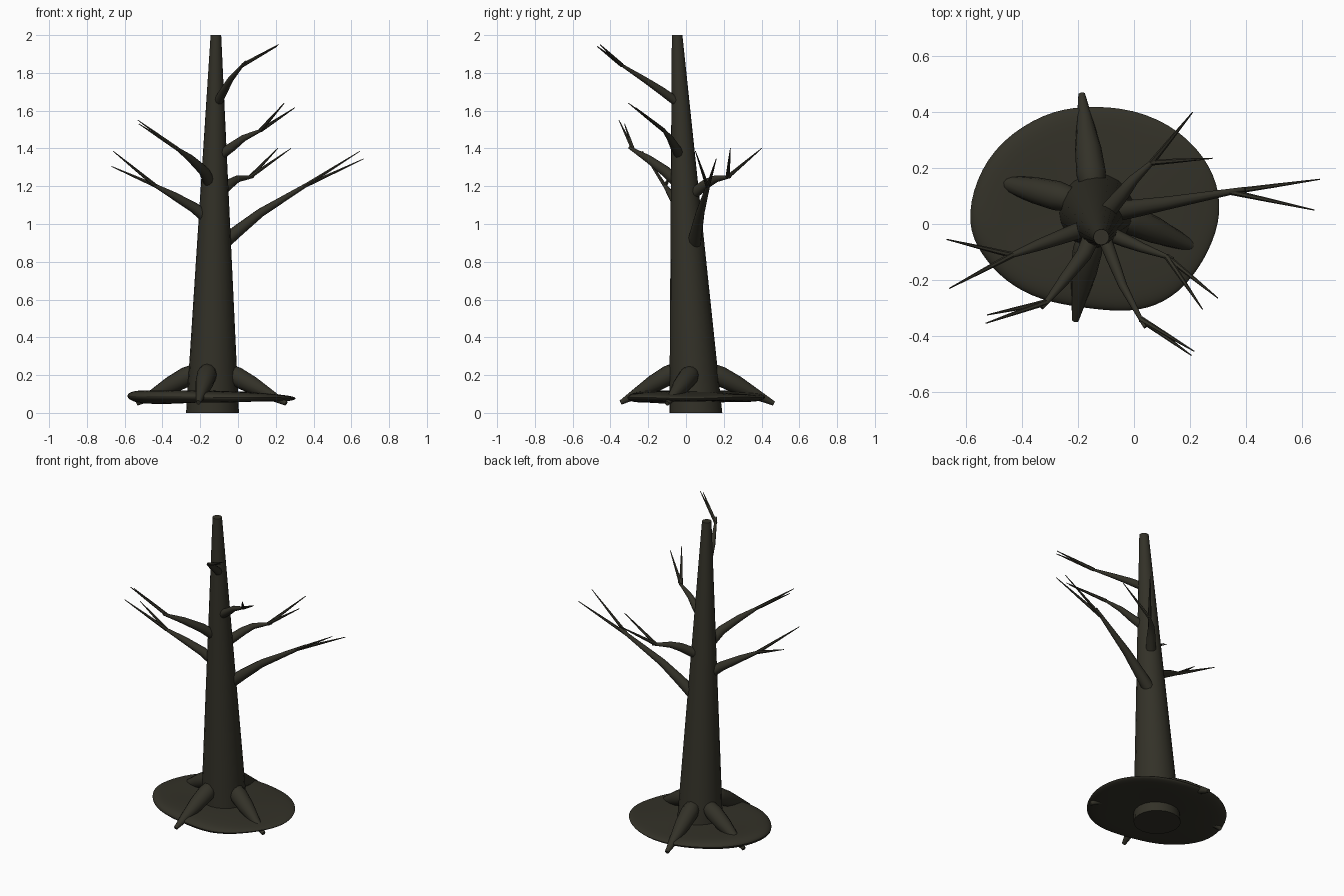
import bpy, bmesh, math
from mathutils import Vector, Quaternion

cube = bpy.data.objects.get("Cube")
if cube:
    bpy.data.objects.remove(cube)

bark = bpy.data.materials.new("dark olive bark")
bark.use_nodes = True
colour = (0.033, 0.031, 0.021, 1)
bark.diffuse_color = colour
bark.node_tree.nodes["Principled BSDF"].inputs["Base Color"].default_value = colour


def finish(name, bm):
    bmesh.ops.recalc_face_normals(bm, faces=bm.faces)
    mesh = bpy.data.meshes.new(name)
    bm.to_mesh(mesh)
    bm.free()
    obj = bpy.data.objects.new(name, mesh)
    bpy.context.collection.objects.link(obj)
    mesh.materials.append(bark)
    return obj


def smooth(obj):
    bpy.ops.object.select_all(action='DESELECT')
    obj.select_set(True)
    bpy.context.view_layer.objects.active = obj
    bpy.ops.object.shade_smooth_by_angle(angle=math.radians(40))


def bridge(bm, rings):
    for a, b in zip(rings, rings[1:]):
        for i in range(len(a)):
            j = (i + 1) % len(a)
            bm.faces.new((a[i], a[j], b[j], b[i]))


def tube(bm, points, radii, sides=10, level=False):
    """Tapering tube through the points, closed at both ends."""
    pts = [Vector(p) for p in points]
    rings = []
    for k, p in enumerate(pts):
        along = pts[min(k + 1, len(pts) - 1)] - pts[max(k - 1, 0)]
        turn = Quaternion() if level else along.to_track_quat('Z', 'Y')
        ring = []
        for i in range(sides):
            a = math.tau * i / sides
            ring.append(bm.verts.new(p + turn @ Vector((math.cos(a), math.sin(a), 0)) * radii[k]))
        rings.append(ring)
    bridge(bm, rings)
    bm.faces.new(rings[0])
    bm.faces.new(rings[-1])


# Trunk: leaning taper with level ends
bm = bmesh.new()
foot, crown = Vector((-0.135, 0.052, 0)), Vector((-0.117, -0.047, 2))
steps = (0, 0.05, 0.2, 0.4, 0.6, 0.8, 1)
tube(bm, [foot.lerp(crown, t) for t in steps], [0.14 - 0.112 * t for t in steps], 20, True)
smooth(finish("trunk", bm))

# Branches: a bent stem, then two thin twigs forking from it
branches = {
    "lower_left_branch": (0.038, [(-0.1, 0.04, 0.88), (0.0, 0.055, 0.965), (0.12, 0.075, 1.06), (0.4, 0.125, 1.23)],
                          [(0.665, 0.16, 1.345), (0.645, 0.05, 1.385)]),
    "lower_right_branch": (0.033, [(-0.13, 0.0, 1.0), (-0.23, -0.035, 1.085), (-0.34, -0.075, 1.15), (-0.46, -0.12, 1.215)],
                           [(-0.67, -0.055, 1.305), (-0.66, -0.23, 1.385)]),
    "front_right_branch": (0.033, [(-0.14, -0.02, 1.2), (-0.18, -0.11, 1.28), (-0.25, -0.2, 1.345), (-0.33, -0.3, 1.405)],
                           [(-0.53, -0.355, 1.55), (-0.525, -0.325, 1.53)]),
    "front_left_branch": (0.028, [(-0.1, -0.03, 1.36), (-0.03, -0.06, 1.41), (0.03, -0.085, 1.455), (0.14, -0.125, 1.505)],
                          [(0.245, -0.305, 1.64), (0.3, -0.265, 1.615)]),
    "back_left_branch": (0.03, [(-0.09, 0.05, 1.17), (-0.04, 0.11, 1.215), (0.0, 0.16, 1.24), (0.08, 0.235, 1.25)],
                         [(0.21, 0.4, 1.4), (0.28, 0.235, 1.4)]),
    "upper_front_branch": (0.025, [(-0.11, -0.04, 1.64), (-0.075, -0.13, 1.705), (-0.04, -0.22, 1.765), (0.04, -0.37, 1.86)],
                           [(0.215, -0.455, 1.95), (0.205, -0.47, 1.94)]),
}
for name, (r, stem, tips) in branches.items():
    bm = bmesh.new()
    tube(bm, stem, [r, 0.85 * r, 0.62 * r, 0.22 * r])
    fork = Vector(stem[-2]).lerp(Vector(stem[-1]), 0.8)
    for tip in tips:
        tip = Vector(tip)
        tube(bm, [fork, fork.lerp(tip, 0.5), tip], [0.011, 0.007, 0.002], 6)
    smooth(finish(name, bm))

# Roots: rounded at the trunk, narrowing outward and down
roots = {
    "front_root": [(-0.155, -0.03, 0.235), (-0.21, -0.345, 0.055)],
    "back_root": [(-0.145, 0.11, 0.23), (-0.187, 0.465, 0.05)],
    "left_root": [(-0.07, 0.04, 0.225), (0.255, -0.1, 0.05)],
    "right_root": [(-0.21, 0.085, 0.225), (-0.535, 0.165, 0.05)],
}
for name, (start, end) in roots.items():
    bm = bmesh.new()
    a, b = Vector(start), Vector(end)
    tube(bm, [a.lerp(b, t) for t in (0, 0.07, 0.2, 0.45, 0.75, 1)],
         [0.025, 0.045, 0.053, 0.047, 0.028, 0.012], 12)
    smooth(finish(name, bm))

# Soil mound: uneven rounded disc, thicker toward the right front
outline = [(-0.6, 0), (-0.57, 0.16), (-0.48, 0.3), (-0.32, 0.4), (-0.18, 0.425), (0, 0.415),
           (0.165, 0.34), (0.28, 0.21), (0.317, 0.07), (0.29, -0.06), (0.21, -0.2), (0.11, -0.285),
           (-0.015, -0.32), (-0.19, -0.3), (-0.335, -0.275), (-0.46, -0.21), (-0.55, -0.11)]
centre = Vector((-0.14, 0.05))
profile = [(0.04, 0.95), (0.5, 1), (0.8, 0.95), (0.95, 0.7), (1.02, 0),
           (0.95, -0.7), (0.8, -0.95), (0.5, -1), (0.04, -0.95)]
bm = bmesh.new()
rings = []
for scale, side in profile:
    ring = []
    for p in outline:
        x, y = centre + (Vector(p) - centre) * scale
        wave = 0.007 * math.sin(9 * x + 2) * math.cos(8 * y)
        half = 0.026 - 0.024 * x - 0.012 * y
        ring.append(bm.verts.new((x, y, 0.084 + wave - 0.008 * x + half * side)))
    rings.append(ring)
bridge(bm, rings)
bm.faces.new(rings[0])
bm.faces.new(rings[-1])
mound = finish("soil_mound", bm)
mound.modifiers.new("rounding", 'SUBSURF').levels = 2
mound.modifiers["rounding"].render_levels = 2
smooth(mound)
